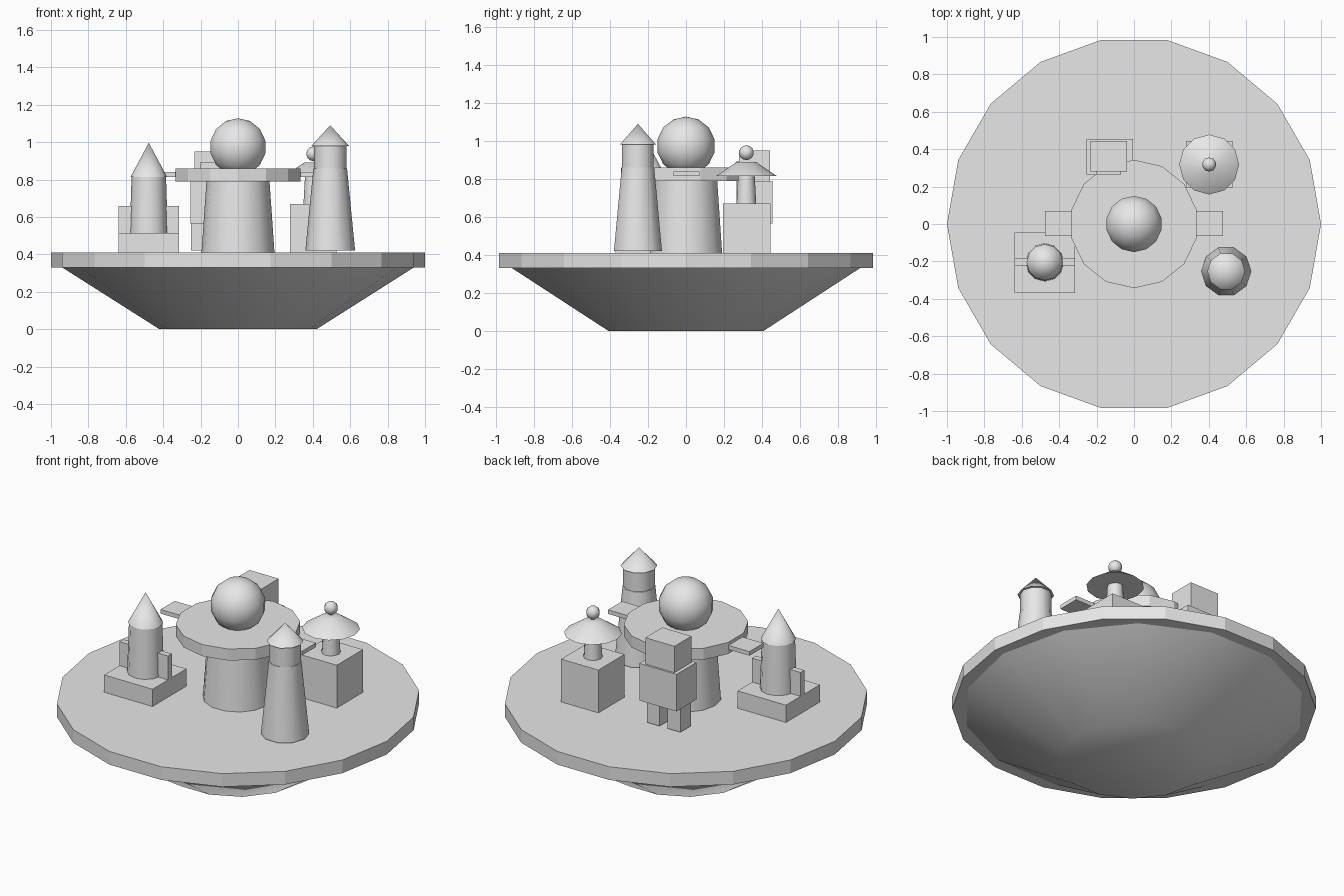
import bpy
import bmesh
from math import sin, cos, pi, radians

cube = bpy.data.objects.get("Cube")
if cube:
    bpy.data.objects.remove(cube, do_unlink=True)

# One plain stone colour for everything
GREY = (0.8, 0.8, 0.8, 1.0)
stone = bpy.data.materials.new("light_grey_stone")
stone.use_nodes = True
stone.diffuse_color = GREY
stone.node_tree.nodes["Principled BSDF"].inputs["Base Color"].default_value = GREY


def finish(name, bm, smooth):
    bmesh.ops.recalc_face_normals(bm, faces=bm.faces)
    mesh = bpy.data.meshes.new(name)
    bm.to_mesh(mesh)
    bm.free()
    mesh.materials.append(stone)
    obj = bpy.data.objects.new(name, mesh)
    bpy.context.collection.objects.link(obj)
    if smooth:
        bpy.ops.object.select_all(action='DESELECT')
        obj.select_set(True)
        bpy.context.view_layer.objects.active = obj
        bpy.ops.object.shade_smooth_by_angle(angle=radians(smooth))
    return obj


def turned(name, centre, profile, sides, start=0.0, smooth=40):
    """Closed round part from (radius, z) points, listed bottom to top."""
    bm = bmesh.new()
    rings = []
    for r, z in profile:
        if r == 0:
            rings.append([bm.verts.new((*centre, z))])
        else:
            angles = [start + 2 * pi * i / sides for i in range(sides)]
            rings.append([bm.verts.new((centre[0] + r * cos(a), centre[1] + r * sin(a), z))
                          for a in angles])
    for low, high in zip(rings, rings[1:]):
        for i in range(sides):
            j = (i + 1) % sides
            if len(high) == 1:
                bm.faces.new((low[i], low[j], high[0]))
            else:
                bm.faces.new((low[i], low[j], high[j], high[i]))
    for ring in (rings[0], rings[-1]):
        if len(ring) > 1:
            bm.faces.new(ring)
    return finish(name, bm, smooth)


def ball(name, centre, radius, segments, rings):
    bm = bmesh.new()
    bmesh.ops.create_uvsphere(bm, u_segments=segments, v_segments=rings, radius=radius)
    bmesh.ops.translate(bm, verts=bm.verts, vec=centre)
    return finish(name, bm, 60)


def box(name, xs, ys, zs):
    bm = bmesh.new()
    bmesh.ops.create_cube(bm, size=1)
    for v in bm.verts:
        for axis, (low, high) in enumerate((xs, ys, zs)):
            v.co[axis] = high if v.co[axis] > 0 else low
    return finish(name, bm, None)


# Floating base: flat deck over a tapered bowl
turned("deck", (0, 0), [(1, 0.33), (1, 0.41)], 18, smooth=15)
turned("lower_bowl", (0, 0), [(0.42, 0), (0.94, 0.33)], 14)

# Central column, platform, ball and side plates
turned("central_column", (0, 0), [(0.195, 0.41), (0.168, 0.80)], 14)
turned("platform", (0, 0), [(0.343, 0.79), (0.343, 0.86)], 14, start=pi / 2, smooth=15)
ball("central_ball", (0, 0, 0.974), 0.154, 14, 7)
for side, sign in (("left", 1), ("right", -1)):
    box(side + "_plate", sorted((sign * 0.30, sign * 0.475)), (-0.065, 0.07), (0.815, 0.84))

# Tall tapered tower
tall = (0.493, -0.253)
turned("tall_tower_base", tall, [(0.133, 0.42), (0.09, 0.86)], 10)
turned("tall_tower_neck", tall, [(0.087, 0.85), (0.087, 0.985)], 10)
turned("tall_tower_roof", tall, [(0.101, 0.98), (0, 1.09)], 10)

# Short tower on a square plinth with a cross wall
short = (-0.477, -0.205)
box("short_tower_plinth", (-0.64, -0.315), (-0.37, -0.045), (0.41, 0.515))
box("short_tower_wall", (-0.64, -0.315), (-0.222, -0.185), (0.51, 0.66))
turned("short_tower_body", short, [(0.102, 0.51), (0.092, 0.82)], 12)
turned("short_tower_roof", short, [(0.097, 0.815), (0, 0.997)], 12)

# Pavilion on a block
pavilion = (0.402, 0.318)
box("pavilion_block", (0.277, 0.527), (0.195, 0.445), (0.41, 0.67))
turned("pavilion_stem", pavilion, [(0.052, 0.67), (0.043, 0.83)], 12)
turned("pavilion_roof", pavilion, [(0.16, 0.815), (0.05, 0.89)], 12)
ball("pavilion_finial", (*pavilion, 0.938), 0.039, 10, 7)

# Blocky statue at the back
box("statue_body", (-0.255, -0.005), (0.265, 0.455), (0.565, 0.79))
box("statue_head", (-0.233, -0.037), (0.28, 0.443), (0.785, 0.95))
box("statue_face_plate", (-0.2, -0.07), (0.265, 0.285), (0.83, 0.893))
for side, x in (("left", -0.067), ("right", -0.207)):
    box("statue_" + side + "_leg", (x - 0.043, x + 0.043), (0.31, 0.41), (0.42, 0.57))
